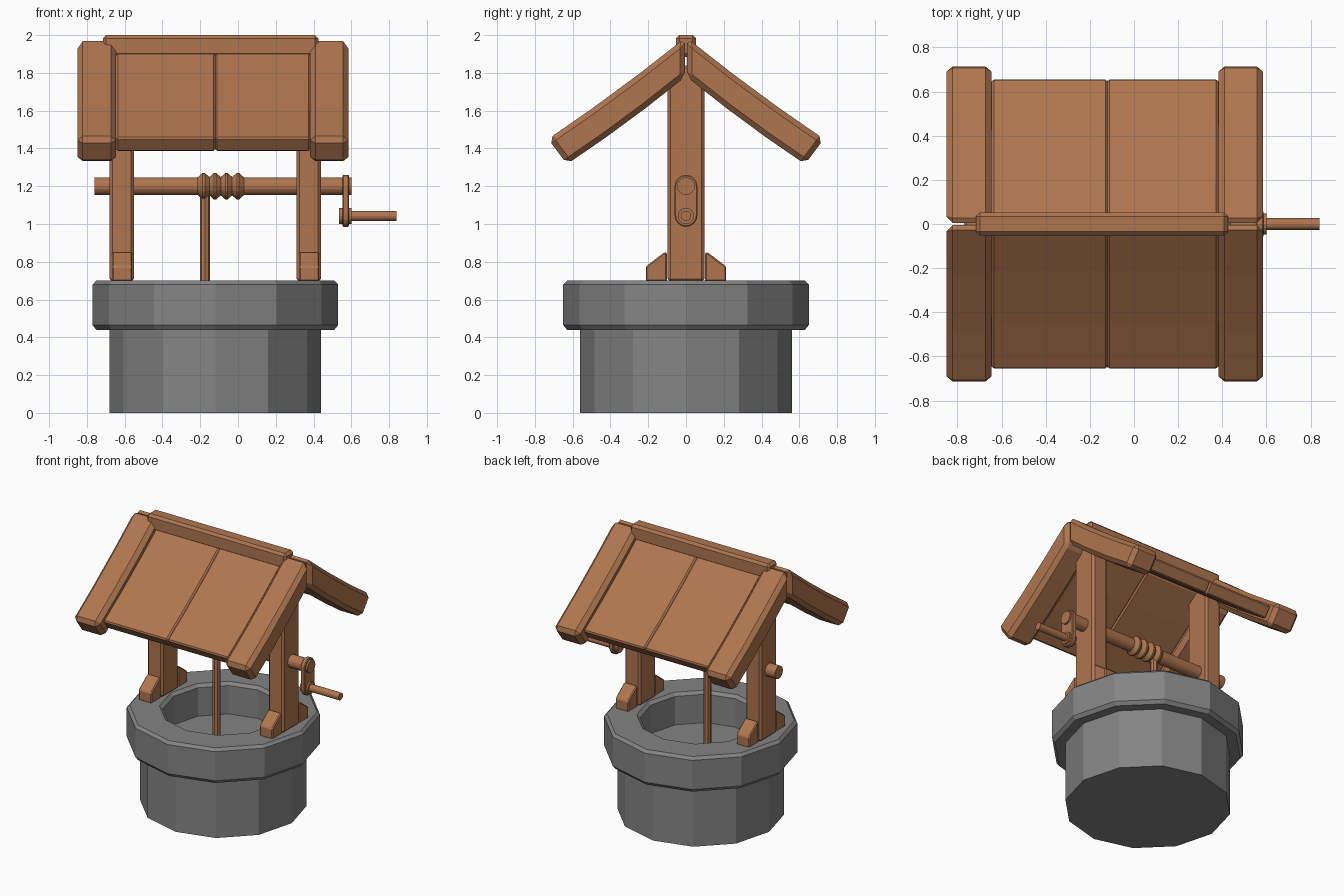
import bpy, bmesh, math

if "Cube" in bpy.data.objects:
    bpy.data.objects.remove(bpy.data.objects["Cube"])

CX = -0.12  # centre of the well in x


def material(name, rgb):
    m = bpy.data.materials.new(name)
    m.diffuse_color = (*rgb, 1)
    m.use_nodes = True
    m.node_tree.nodes["Principled BSDF"].inputs["Base Color"].default_value = m.diffuse_color
    return m


WOOD = material("brown_wood", (0.43, 0.18, 0.08))
STONE = material("grey_stone", (0.23, 0.23, 0.23))


def finish(name, bm, mat, bevel=0):
    bmesh.ops.recalc_face_normals(bm, faces=bm.faces)
    me = bpy.data.meshes.new(name)
    bm.to_mesh(me)
    bm.free()
    me.materials.append(mat)
    ob = bpy.data.objects.new(name, me)
    bpy.context.collection.objects.link(ob)
    if bevel:
        b = ob.modifiers.new("bevel", 'BEVEL')
        b.width, b.segments = bevel, 1
        b.limit_method, b.angle_limit = 'ANGLE', math.radians(30)
    return ob


def prism(name, yz, x0, x1, bevel=0):
    """Extrude a side-view outline along x."""
    bm = bmesh.new()
    a = [bm.verts.new((x0, y, z)) for y, z in yz]
    b = [bm.verts.new((x1, y, z)) for y, z in yz]
    bm.faces.new(a)
    bm.faces.new(b[::-1])
    for i in range(len(a)):
        j = (i + 1) % len(a)
        bm.faces.new((a[i], a[j], b[j], b[i]))
    return finish(name, bm, WOOD, bevel)


def lathe(name, profile, sides, mat, at, along_x=False, ring=False):
    """Turn (radius, height) points round z or x."""
    bm = bmesh.new()
    rows = []
    for r, h in profile:
        row = []
        for k in range(sides):
            t = math.tau * k / sides
            c, s = r * math.cos(t), r * math.sin(t)
            row.append(bm.verts.new((h, c, s) if along_x else (c, s, h)))
        rows.append(row)
    pairs = list(zip(rows, rows[1:]))
    if ring:
        pairs.append((rows[-1], rows[0]))
    else:
        bm.faces.new(rows[0])
        bm.faces.new(rows[-1])
    for p, q in pairs:
        for k in range(sides):
            j = (k + 1) % sides
            bm.faces.new((p[k], p[j], q[j], q[k]))
    ob = finish(name, bm, mat)
    ob.location = at
    return ob


def rect(y0, y1, z0, z1):
    return [(y0, z0), (y1, z0), (y1, z1), (y0, z1)]


def slope(side, tin, tout, bout, bin_, sag):
    """Sloping roof outline with a slight sag."""
    def line(p, q):
        return [(p[0] + (q[0] - p[0]) * t, p[1] + (q[1] - p[1]) * t - sag * 4 * t * (1 - t))
                for t in (0, 0.33, 0.67, 1)]
    return [(side * y, z) for y, z in line(tin, tout) + line(bout, bin_)]


# stone well
lathe("well_base", [(0.56, 0), (0.56, 0.47)], 12, STONE, (CX, 0, 0))
lathe("well_rim", [(0.63, 0.44), (0.65, 0.465), (0.65, 0.68), (0.63, 0.70),
                   (0.43, 0.70), (0.405, 0.68), (0.405, 0.44)],
      12, STONE, (CX, 0, 0), ring=True)

# posts with foot braces
for tag, px in (("left", -0.615), ("right", 0.375)):
    prism(tag + "_post", rect(-0.097, 0.097, 0.695, 1.84), px - 0.064, px + 0.064, 0.015)
    for end, s in (("front", -1), ("back", 1)):
        foot = [(0.1, 0.695), (0.213, 0.695), (0.213, 0.775), (0.115, 0.85), (0.1, 0.85)]
        prism(f"{tag}_{end}_brace", [(s * y, z) for y, z in foot], px - 0.051, px + 0.055, 0.013)

# roof: thick end beams, panels and ridge
for end, s in (("front", -1), ("back", 1)):
    beam = slope(s, (0.005, 1.985), (0.73, 1.45), (0.63, 1.317), (0.005, 1.778), 0.012)
    for tag, x0, x1 in (("left", -0.85, -0.645), ("right", 0.382, 0.585)):
        prism(f"{end}_{tag}_roof_beam", beam, x0, x1, 0.028)
    panel = slope(s, (0.005, 1.935), (0.66, 1.455), (0.605, 1.382), (0.005, 1.82), 0.012)
    for tag, x0, x1 in (("left", -0.645, -0.12), ("right", -0.12, 0.382)):
        prism(f"{end}_{tag}_roof_panel", panel, x0, x1, 0.01)
prism("roof_ridge", rect(-0.052, 0.052, 1.885, 2.0), -0.715, 0.425, 0.017)

# winding shaft, coiled rope and hanging rope
lathe("winding_shaft", [(0.047, -0.76), (0.047, 0.60)], 16, WOOD, (0, 0, 1.2), True)
for i in range(4):
    x = -0.182 + 0.0605 * i
    lathe(f"rope_coil_{i + 1}", [(0.046, x - 0.033), (0.07, x - 0.006), (0.07, x + 0.006), (0.046, x + 0.033)],
          16, WOOD, (0, 0, 1.2), True)
lathe("hanging_rope", [(0.027, 0.46), (0.027, 1.19)], 8, WOOD, (-0.175, 0, 0))

# crank arm and handle
arm = [(0.06 * math.cos(t), (1.2 if k < 9 else 1.045) + 0.06 * math.sin(t))
       for k in range(18) for t in [math.pi * (k if k < 9 else k - 1) / 8]]
prism("crank_arm", arm, 0.553, 0.587, 0.005)
lathe("handle_collar", [(0.043, 0.535), (0.043, 0.60)], 16, WOOD, (0, 0, 1.043), True)
lathe("crank_handle", [(0.027, 0.59), (0.027, 0.84)], 16, WOOD, (0, 0, 1.043), True)
